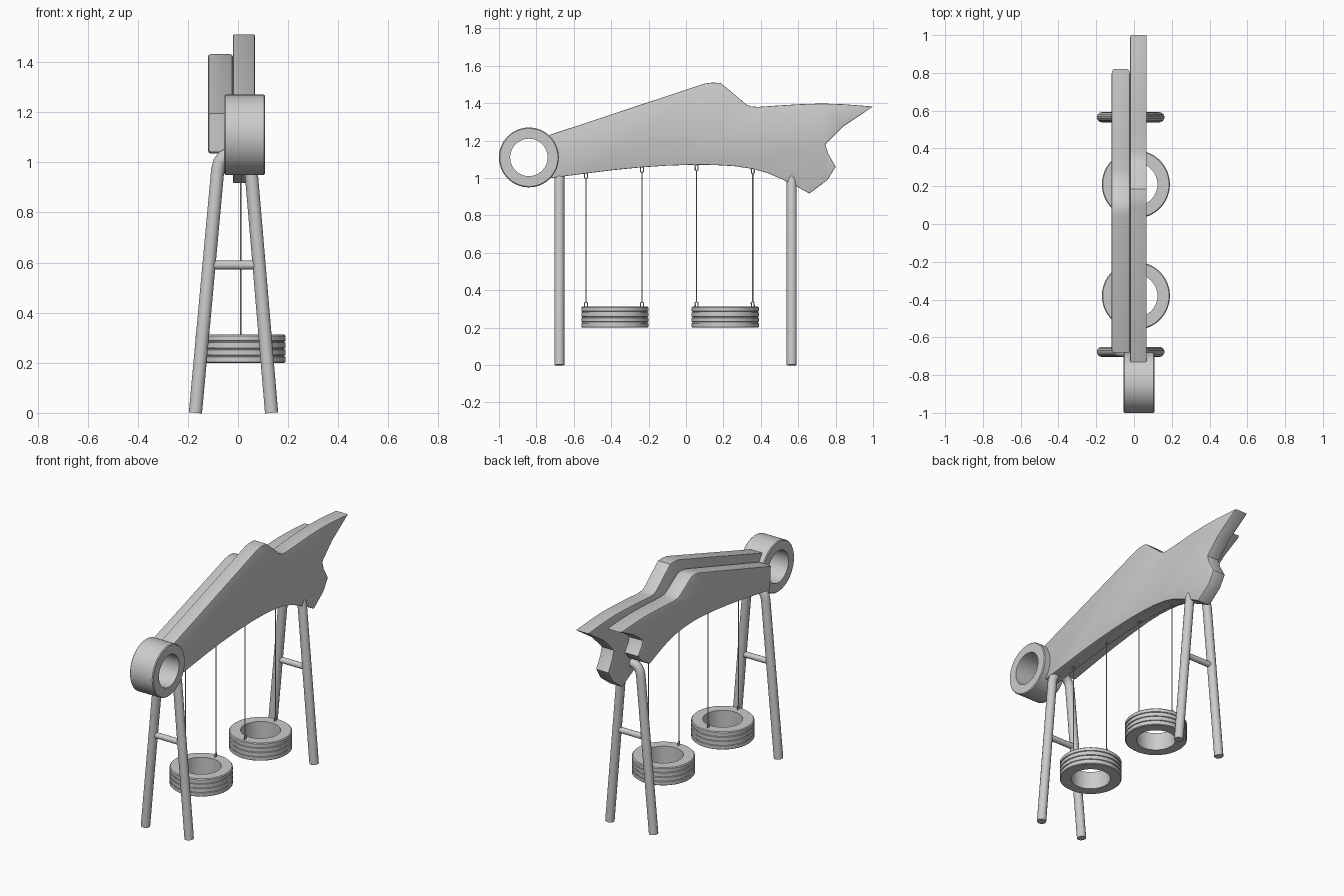
import bpy, bmesh, math
from mathutils import Vector

if "Cube" in bpy.data.objects:
    bpy.data.objects.remove(bpy.data.objects["Cube"])


def make_object(name, bm, angle=30):
    bmesh.ops.recalc_face_normals(bm, faces=bm.faces)
    me = bpy.data.meshes.new(name)
    bm.to_mesh(me)
    bm.free()
    ob = bpy.data.objects.new(name, me)
    bpy.context.collection.objects.link(ob)
    bpy.ops.object.select_all(action='DESELECT')
    ob.select_set(True)
    bpy.context.view_layer.objects.active = ob
    bpy.ops.object.shade_smooth_by_angle(angle=math.radians(angle))
    return ob


def panel(name, outline, x0, x1, bevel):
    """Extrude a (y, z) outline along x and soften the rims."""
    bm = bmesh.new()
    face = bm.faces.new([bm.verts.new((x0, y, z)) for y, z in outline])
    ext = bmesh.ops.extrude_face_region(bm, geom=[face])
    moved = [g for g in ext['geom'] if isinstance(g, bmesh.types.BMVert)]
    bmesh.ops.translate(bm, verts=moved, vec=(x1 - x0, 0, 0))
    rims = [e for e in bm.edges if abs(e.verts[0].co.x - e.verts[1].co.x) < 1e-5]
    bmesh.ops.bevel(bm, geom=rims, offset=bevel, segments=2, profile=0.5,
                    affect='EDGES', clamp_overlap=True)
    return make_object(name, bm)


def lathe(name, profile, centre, axis='Z', steps=64):
    """Revolve a closed (radius, height) profile around an axis."""
    bm = bmesh.new()
    rings = []
    for i in range(steps):
        a = 2 * math.pi * i / steps
        c, s = math.cos(a), math.sin(a)
        pts = [(r * c, r * s, h) if axis == 'Z' else (h, r * c, r * s) for r, h in profile]
        rings.append([bm.verts.new(Vector(p) + Vector(centre)) for p in pts])
    n = len(profile)
    for i in range(steps):
        a, b = rings[i], rings[(i + 1) % steps]
        for j in range(n):
            k = (j + 1) % n
            bm.faces.new((a[j], b[j], b[k], a[k]))
    return make_object(name, bm)


def tube(name, points, radius, closed=False, res=5):
    """Round tube along a path, turned into a mesh."""
    cu = bpy.data.curves.new(name, 'CURVE')
    cu.dimensions = '3D'
    cu.bevel_depth = radius
    cu.bevel_resolution = res
    cu.use_fill_caps = True
    sp = cu.splines.new('POLY')
    sp.points.add(len(points) - 1)
    for p, co in zip(sp.points, points):
        p.co = (*co, 1)
    sp.use_cyclic_u = closed
    ob = bpy.data.objects.new(name, cu)
    bpy.context.collection.objects.link(ob)
    bpy.ops.object.select_all(action='DESELECT')
    ob.select_set(True)
    bpy.context.view_layer.objects.active = ob
    bpy.ops.object.convert(target='MESH')
    ob = bpy.context.object
    ob.name = name
    bpy.ops.object.shade_smooth_by_angle(angle=math.radians(40))


# Large and small fish-shaped beams
large = [(-0.73, 1.23), (0.10, 1.505), (0.14, 1.51), (0.185, 1.508), (0.255, 1.45), (0.32, 1.395),
         (0.345, 1.383), (0.385, 1.38), (0.50, 1.388), (0.62, 1.395), (0.73, 1.398), (0.85, 1.394),
         (1.0, 1.382), (0.84, 1.275), (0.745, 1.18), (0.76, 1.13), (0.80, 1.06),
         (0.757, 0.99), (0.66, 0.917), (0.60, 0.95), (0.52, 0.99), (0.44, 1.025), (0.36, 1.048),
         (0.26, 1.063), (0.16, 1.069), (0.05, 1.071), (-0.10, 1.066), (-0.25, 1.056),
         (-0.40, 1.041), (-0.55, 1.022), (-0.72, 1.0)]
panel("large_fish_beam", large, -0.02, 0.067, 0.004)
sy, sz = 1.5 / 1.73, 0.67
small = [(-0.68 + (y + 0.73) * sy, 1.035 + (z - 0.917) * sz) for y, z in large]
# the small beam's nose sits lower than a plain scaling gives
small = [(y, z - 0.05 * max(0, min(1, (0.06 - y) / 0.74))) for y, z in small]
panel("small_fish_beam", small, -0.12, -0.02, 0.012)

# Nose ring
lathe("nose_ring", [(0.10, -0.055), (0.155, -0.055), (0.16, -0.05), (0.16, 0.103),
                    (0.155, 0.108), (0.10, 0.108)], (0, -0.84, 1.11), 'X')

# A-frames with crossbars
for tag, y in (("front", -0.677), ("rear", 0.565)):
    path = [(-0.17, y, 0), (-0.081, y, 0.97), (-0.074, y, 1.0), (-0.058, y, 1.022),
            (-0.035, y, 1.034), (-0.005, y, 1.034), (0.022, y, 1.024), (0.043, y, 1.0),
            (0.052, y, 0.97), (0.134, y, 0)]
    tube(tag + "_legs", path, 0.027)
    tube(tag + "_crossbar", [(-0.12, y, 0.59), (0.085, y, 0.59)], 0.018)

# Tyre seats with tread grooves, each hung on two ropes
tyre = [(0.114, 0.20), (0.175, 0.20), (0.18, 0.204)]
for h in (0.228, 0.256, 0.284):
    tyre += [(0.18, h - 0.004), (0.175, h - 0.002), (0.175, h + 0.002), (0.18, h + 0.004)]
tyre += [(0.18, 0.307), (0.175, 0.312), (0.114, 0.312)]


def link(name, y, z):
    pts = []
    for i in range(16):
        a = 2 * math.pi * i / 16
        pts.append((0.01, y + 0.008 * math.cos(a),
                    z + 0.007 * math.sin(a) + (0.008 if math.sin(a) > 0 else -0.008)))
    tube(name, pts, 0.003, True, 2)


ropes = {-0.38: ((-0.535, 1.012), (-0.235, 1.045)), 0.21: ((0.057, 1.055), (0.357, 1.038))}
for n, (yc, pair) in enumerate(ropes.items(), 1):
    lathe(f"tyre_seat_{n}", tyre, (0.01, yc, 0))
    for m, (y, top) in enumerate(pair, 1):
        link(f"top_link_{n}_{m}", y, top)
        link(f"seat_link_{n}_{m}", y, 0.322)
        tube(f"rope_{n}_{m}", [(0.01, y, 0.335), (0.01, y, top - 0.012)], 0.003, res=2)
